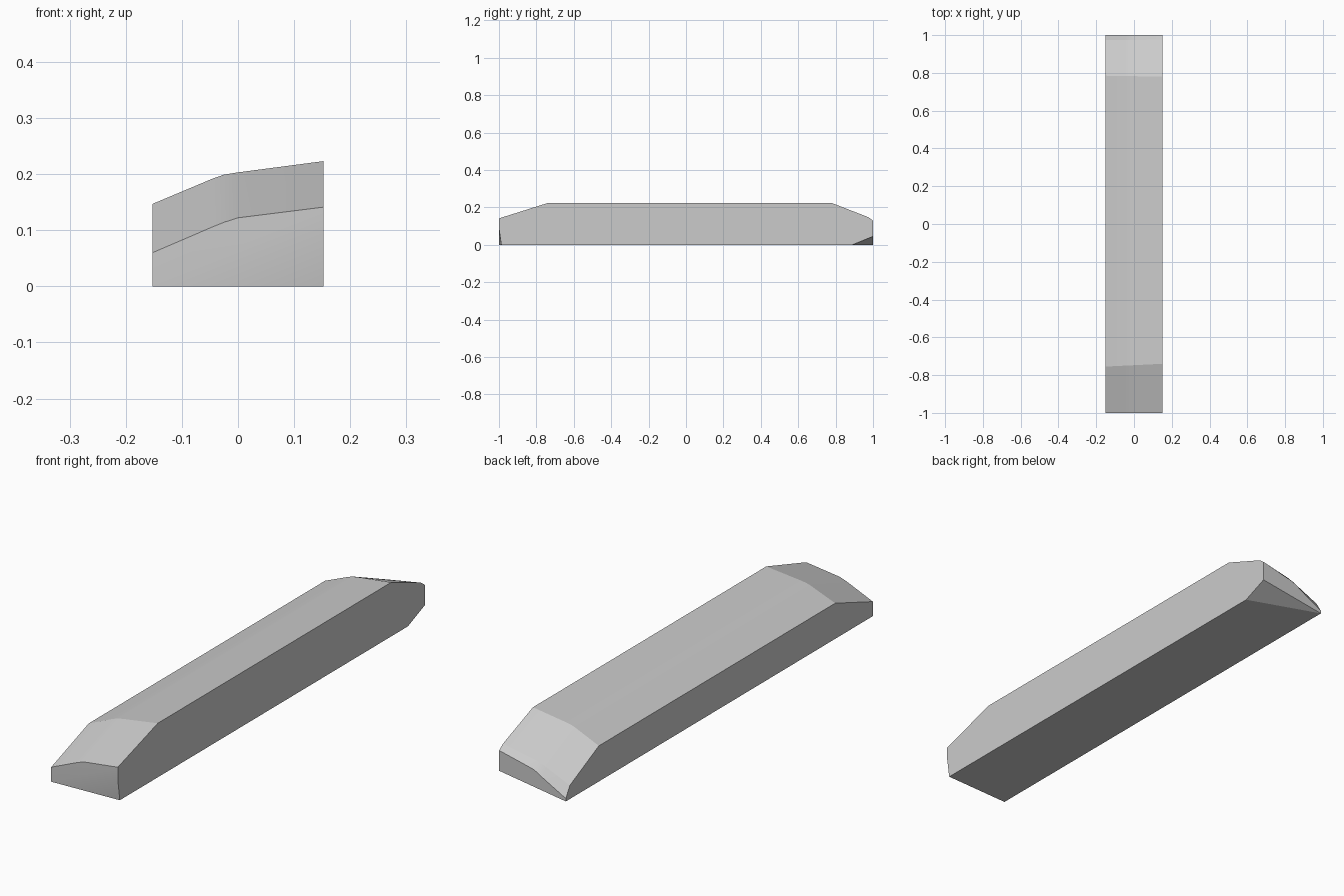
import bpy, bmesh
from mathutils import Vector

if "Cube" in bpy.data.objects:
    bpy.data.objects.remove(bpy.data.objects["Cube"])

W = 0.152
XS = [-W, -0.045, -0.025, 0.0, W]
# lengthwise stations: y at left, y at right, heights across the top profile
STATIONS = [
    (-1.0, -1.0, [0.060, 0.106, 0.114, 0.122, 0.141]),
    (-0.755, -0.74, [0.147, 0.192, 0.199, 0.203, 0.223]),
    (0.785, 0.78, [0.147, 0.192, 0.199, 0.203, 0.223]),
    (0.974, 0.976, [0.056, 0.103, 0.112, 0.120, 0.147]),
    (1.0, 1.0, [0.012, 0.070, 0.083, 0.094, 0.129]),
]

# Bar body: loft the crowned cross-section along y
bm = bmesh.new()
rings = []
for yl, yr, zs in STATIONS:
    ring = [bm.verts.new((-W, yl, 0))]
    for x, z in zip(XS, zs):
        ring.append(bm.verts.new((x, yl + (yr - yl) * (x + W) / (2 * W), z)))
    ring.append(bm.verts.new((W, yr, 0)))
    rings.append(ring)
n = len(rings[0])
for a, b in zip(rings, rings[1:]):
    for i in range(n):
        j = (i + 1) % n
        bm.faces.new((a[i], a[j], b[j], b[i]))
bm.faces.new(rings[0])
bm.faces.new(rings[-1][::-1])
bmesh.ops.recalc_face_normals(bm, faces=bm.faces[:])


def chamfer(p, q, r, outside):
    """Slice off the lower end corner on the given side of a plane and cap it."""
    p, q, r = Vector(p), Vector(q), Vector(r)
    normal = (q - p).cross(r - p).normalized()
    if normal.dot(Vector(outside) - p) < 0:
        normal = -normal
    geom = bm.verts[:] + bm.edges[:] + bm.faces[:]
    bmesh.ops.bisect_plane(bm, geom=geom, dist=1e-5, plane_co=p,
                           plane_no=normal, clear_outer=True)
    rim = [e for e in bm.edges if e.is_boundary]
    bmesh.ops.holes_fill(bm, edges=rim, sides=0)


# Slanted undercuts at the right-hand lower corners
chamfer((-W, -1, 0), (W, -1, 0.088), (W, -0.987, 0), (W, -1, 0))
chamfer((-W, 1, 0), (W, 1, 0.045), (W, 0.89, 0), (W, 1, 0))
bmesh.ops.recalc_face_normals(bm, faces=bm.faces[:])

mesh = bpy.data.meshes.new("bar")
bm.to_mesh(mesh)
bm.free()
bar = bpy.data.objects.new("bar", mesh)
bpy.context.collection.objects.link(bar)

# Smooth the crown, keep the ends crisp
bpy.context.view_layer.objects.active = bar
bar.select_set(True)
bpy.ops.object.shade_smooth_by_angle(angle=0.26)
